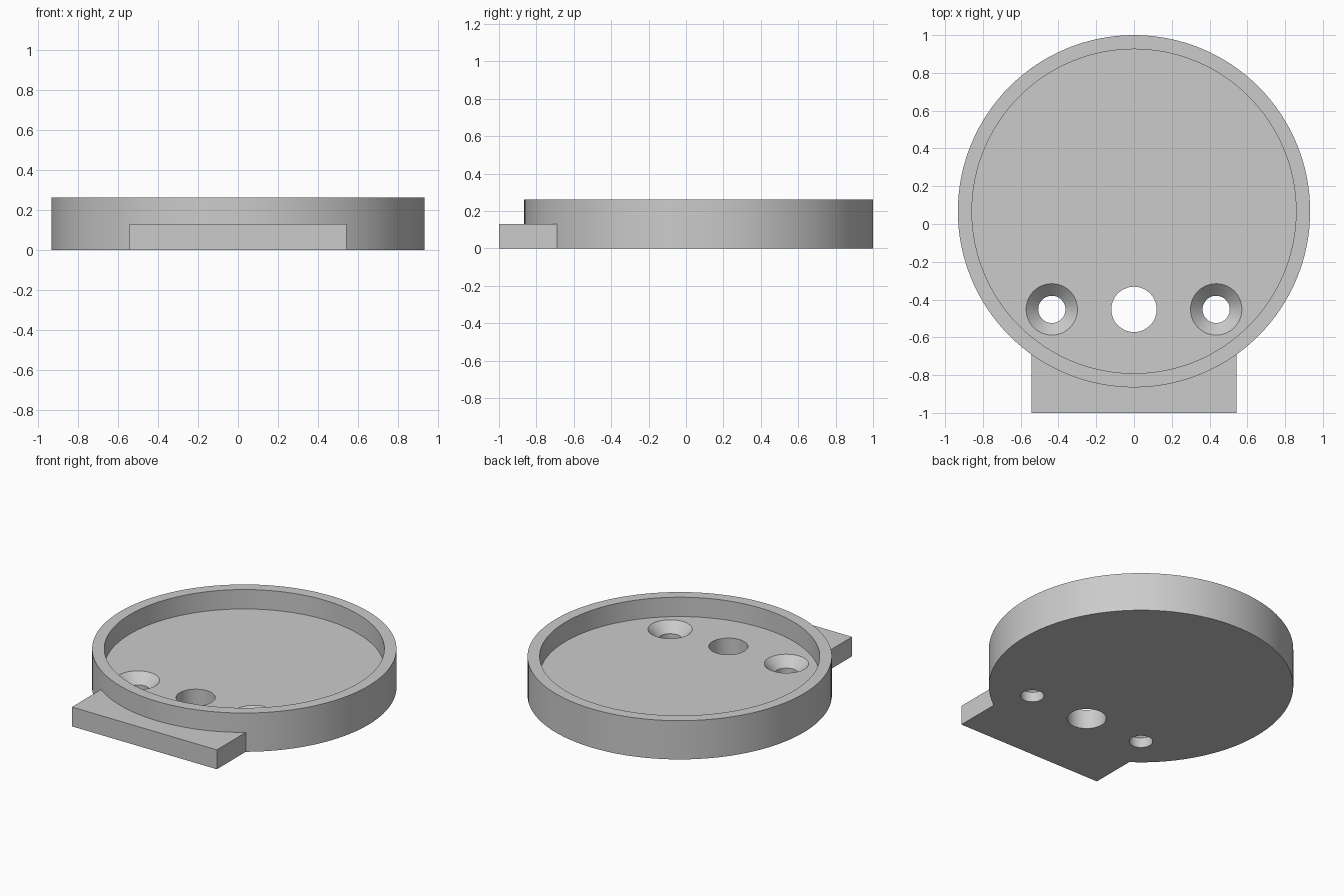
import bpy, bmesh, math

cube = bpy.data.objects.get("Cube")
if cube:
    bpy.data.objects.remove(cube, do_unlink=True)

CENTER_Y = 0.0675
OUTER, INNER = 0.9325, 0.858
HEIGHT, FLOOR = 0.262, 0.131
TAB_HALF = 0.542

grey = bpy.data.materials.new("plain grey")
grey.use_nodes = True
colour = (0.6, 0.6, 0.6, 1)
grey.diffuse_color = colour
grey.node_tree.nodes["Principled BSDF"].inputs["Base Color"].default_value = colour


def finish(name, bm):
    bmesh.ops.recalc_face_normals(bm, faces=bm.faces)
    mesh = bpy.data.meshes.new(name)
    bm.to_mesh(mesh)
    bm.free()
    mesh.materials.append(grey)
    obj = bpy.data.objects.new(name, mesh)
    bpy.context.collection.objects.link(obj)
    return obj


def lathe(name, profile, x, y, sides):
    """Stack rings of (radius, z) and cap both ends."""
    bm = bmesh.new()
    rings = []
    for r, z in profile:
        angles = [math.tau * i / sides for i in range(sides)]
        rings.append([bm.verts.new((x + r * math.cos(a), y + r * math.sin(a), z)) for a in angles])
    for low, high in zip(rings, rings[1:]):
        for i in range(sides):
            j = (i + 1) % sides
            bm.faces.new((low[i], low[j], high[j], high[i]))
    bm.faces.new(rings[0])
    bm.faces.new(rings[-1])
    return finish(name, bm)


def combine(target, other, operation):
    mod = target.modifiers.new(operation.title(), "BOOLEAN")
    mod.operation, mod.solver, mod.object = operation, "EXACT", other
    bpy.context.view_layer.objects.active = target
    bpy.ops.object.modifier_apply(modifier=mod.name)
    bpy.data.objects.remove(other, do_unlink=True)


# Round tray with a raised rim
tray = lathe("round_tray", [(OUTER, 0), (OUTER, HEIGHT), (INNER, HEIGHT), (INNER, FLOOR)],
             0, CENTER_Y, 128)

# Front tab, its back edge curved to end inside the rim wall
bm = bmesh.new()
wall = (OUTER + INNER) / 2
outline = [(-TAB_HALF, -1), (TAB_HALF, -1)]
for i in range(25):
    x = TAB_HALF * (1 - i / 12)
    outline.append((x, CENTER_Y - math.sqrt(wall ** 2 - x ** 2)))
base = bm.faces.new([bm.verts.new((x, y, 0)) for x, y in outline])
extruded = bmesh.ops.extrude_face_region(bm, geom=[base])["geom"]
top = [v for v in extruded if isinstance(v, bmesh.types.BMVert)]
bmesh.ops.translate(bm, verts=top, vec=(0, 0, FLOOR))
combine(tray, finish("front_tab", bm), "UNION")

# Central cable hole
combine(tray, lathe("cable_hole", [(0.12, -0.1), (0.12, 0.2)], 0, -0.452, 64), "DIFFERENCE")

# Pair of countersunk screw holes
for side in (-1, 1):
    profile = [(0.072, -0.1), (0.072, FLOOR - 0.064), (0.136, FLOOR), (0.136, 0.2)]
    combine(tray, lathe("screw_hole", profile, side * 0.435, -0.452, 64), "DIFFERENCE")

bpy.ops.object.select_all(action="DESELECT")
tray.select_set(True)
bpy.context.view_layer.objects.active = tray
bpy.ops.object.shade_smooth_by_angle(angle=math.radians(30))
